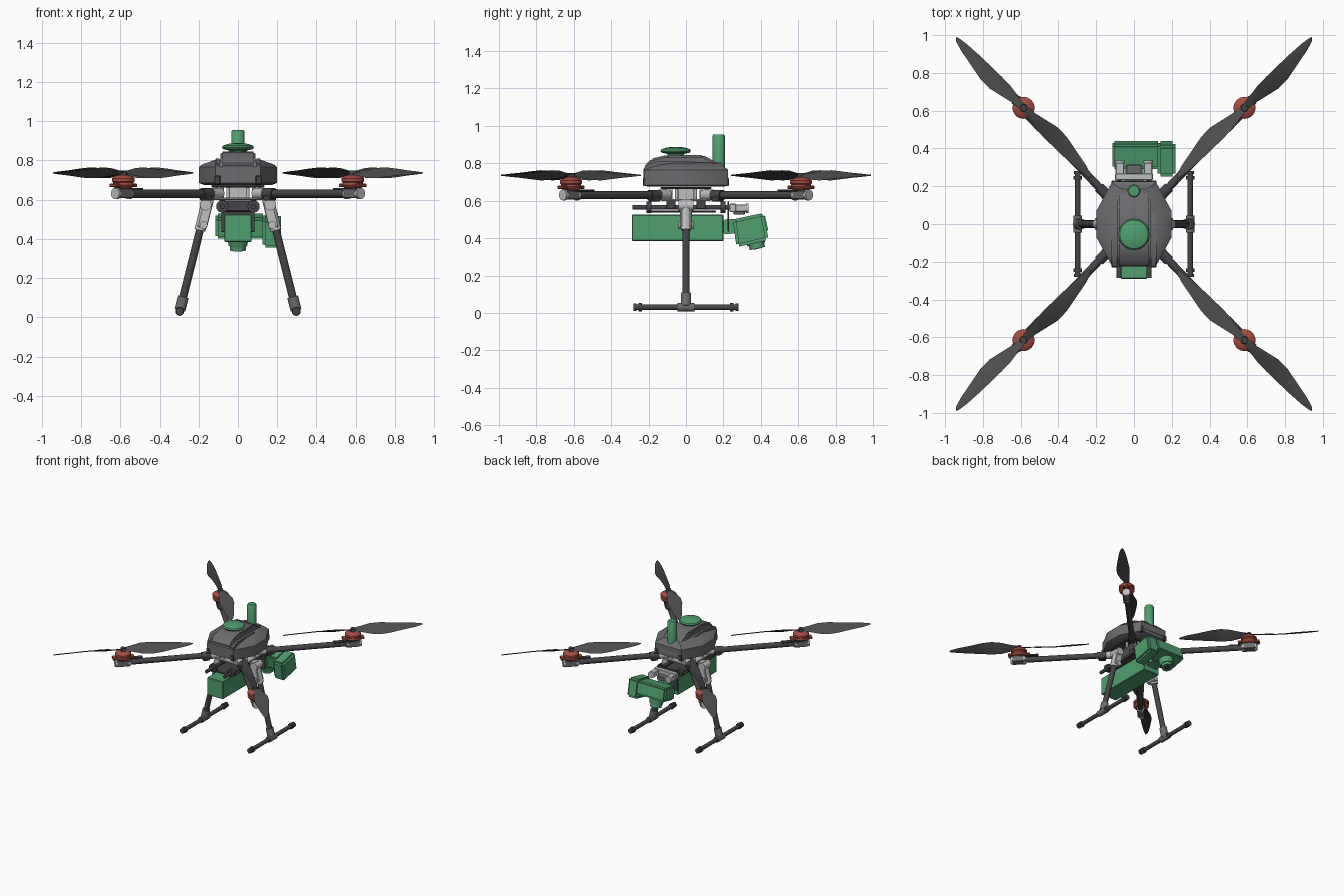
import bpy, bmesh
from math import sin, cos, pi, atan2, radians
from mathutils import Vector, Matrix

cube = bpy.data.objects.get("Cube")
if cube:
    bpy.data.objects.remove(cube, do_unlink=True)


def material(name, rgb, rough=0.6):
    m = bpy.data.materials.new(name)
    m.use_nodes = True
    m.diffuse_color = (*rgb, 1)
    node = m.node_tree.nodes["Principled BSDF"]
    node.inputs["Base Color"].default_value = (*rgb, 1)
    node.inputs["Roughness"].default_value = rough
    return m


SHELL = material("shell grey", (0.15, 0.15, 0.16))
CARBON = material("carbon dark grey", (0.06, 0.06, 0.065))
BLADE = material("blade grey", (0.075, 0.075, 0.075))
METAL = material("light metal", (0.52, 0.52, 0.53))
GREEN = material("payload green", (0.08, 0.35, 0.16))
RED = material("motor red", (0.38, 0.07, 0.05))


def finish(name, bm, mat, mirror=""):
    bmesh.ops.recalc_face_normals(bm, faces=bm.faces)
    for f in bm.faces:
        f.smooth = True
    for e in bm.edges:
        e.smooth = len(e.link_faces) == 2 and e.calc_face_angle(0) < radians(35)
    mesh = bpy.data.meshes.new(name)
    bm.to_mesh(mesh)
    bm.free()
    mesh.materials.append(mat)
    ob = bpy.data.objects.new(name, mesh)
    bpy.context.collection.objects.link(ob)
    if mirror:
        mod = ob.modifiers.new("Mirror", 'MIRROR')
        mod.use_axis = ("X" in mirror, "Y" in mirror, False)
        mod.use_mirror_merge = False
    return ob


def rod(name, p, q, r, mat, mirror="", r2=None, sides=20):
    p, q = Vector(p), Vector(q)
    turn = (q - p).to_track_quat('Z', 'Y').to_matrix().to_4x4()
    bm = bmesh.new()
    bmesh.ops.create_cone(bm, cap_ends=True, segments=sides, radius1=r,
                          radius2=r if r2 is None else r2, depth=(q - p).length,
                          matrix=Matrix.Translation((p + q) / 2) @ turn)
    return finish(name, bm, mat, mirror)


def box(name, centre, size, mat, mirror="", yaw=0, tilt=0, bevel=0.004):
    bm = bmesh.new()
    bmesh.ops.create_cube(bm, size=1, matrix=Matrix.Diagonal((*size, 1)))
    bmesh.ops.bevel(bm, geom=bm.edges[:], offset=bevel, segments=1, affect='EDGES')
    bm.transform(Matrix.Translation(centre) @ Matrix.Rotation(yaw, 4, 'Z')
                 @ Matrix.Rotation(tilt, 4, 'Y'))
    return finish(name, bm, mat, mirror)


def loft(name, rings, mat, mirror="", bevel=0):
    bm = bmesh.new()
    loops = [[bm.verts.new(v) for v in ring] for ring in rings]
    n = len(loops[0])
    for a, b in zip(loops, loops[1:]):
        for i in range(n):
            bm.faces.new((a[i], a[(i + 1) % n], b[(i + 1) % n], b[i]))
    bm.faces.new(loops[0])
    bm.faces.new(loops[-1])
    if bevel:
        bmesh.ops.bevel(bm, geom=bm.edges[:], offset=bevel, segments=2, affect='EDGES')
    return finish(name, bm, mat, mirror)


def side_prism(name, outline, x0, x1, mat, mirror="", bevel=0.006):
    return loft(name, [[(x, y, z) for y, z in outline] for x in (x0, x1)], mat, mirror, bevel)


def lathe(name, centre, profile, mat, mirror="", sides=32):
    rings = [[(centre[0] + r * cos(2 * pi * i / sides),
               centre[1] + r * sin(2 * pi * i / sides), z) for i in range(sides)]
             for r, z in profile]
    return loft(name, rings, mat, mirror)


# Faceted body shell
def octagon(x, y, z):
    cx, cy = x * 0.58, y * 0.32
    return [(cx, y, z), (x, cy, z), (x, -cy, z), (cx, -y, z),
            (-cx, -y, z), (-x, -cy, z), (-x, cy, z), (-cx, y, z)]


loft("body_shell", [octagon(0.175, 0.205, 0.675), octagon(0.198, 0.225, 0.685),
                    octagon(0.198, 0.225, 0.765), octagon(0.185, 0.21, 0.778),
                    octagon(0.11, 0.185, 0.805)], SHELL)
side_prism("body_ridge", [(-0.226, 0.70), (-0.226, 0.78), (-0.185, 0.825), (-0.1, 0.845),
                          (0.09, 0.845), (0.19, 0.79), (0.228, 0.73), (0.228, 0.70)],
           -0.09, 0.09, SHELL, bevel=0.01)
side_prism("body_fin", [(-0.225, 0.71), (-0.225, 0.78), (-0.17, 0.81), (0.04, 0.81),
                        (0.12, 0.785), (0.12, 0.71)], 0.088, 0.118, SHELL, "X")
box("shell_clip", (0.105, -0.215, 0.70), (0.03, 0.03, 0.045), CARBON, "XY")

# Receiver dome and antenna
lathe("dome_receiver", (0, -0.055), [(0.04, 0.835), (0.045, 0.85), (0.075, 0.857), (0.082, 0.867),
                                     (0.075, 0.876), (0.045, 0.885), (0.01, 0.888)], GREEN)
lathe("rear_antenna", (0, 0.175), [(0.034, 0.77), (0.034, 0.945), (0.028, 0.955)], GREEN)

# Central frame under the shell
box("upper_plate", (0, 0, 0.668), (0.27, 0.27, 0.012), CARBON)
box("lower_plate", (0, 0, 0.604), (0.26, 0.26, 0.012), METAL)
box("frame_core", (0, 0, 0.636), (0.1, 0.1, 0.06), METAL)
for x, y in ((0.05, 0.11), (0.11, 0.05), (0.08, 0.08)):
    rod("frame_post", (x, y, 0.6), (x, y, 0.672), 0.009, METAL, "XY", sides=12)

# Arms, motors and motor mounts
HUB = Vector((0.585, 0.615, 0))
OUT = HUB.normalized()
YAW = atan2(OUT.y, OUT.x)


def along(d, z, side=0):
    return OUT * d + Vector((OUT.y, -OUT.x, 0)) * side + Vector((0, 0, z))


H = HUB.length
rod("arm_tube", along(0.13, 0.63), along(H + 0.045, 0.63), 0.021, CARBON, "XY")
rod("arm_root_sleeve", along(0.13, 0.63), along(0.2, 0.63), 0.029, METAL, "XY")
rod("arm_hinge_sleeve", along(0.2, 0.63), along(0.27, 0.63), 0.028, CARBON, "XY")
box("arm_latch", along(0.235, 0.61), (0.05, 0.045, 0.03), CARBON, "XY", YAW)
box("motor_mount", along(H, 0.632), (0.1, 0.056, 0.05), SHELL, "XY", YAW)
for d in (-0.042, 0.052):
    rod("mount_clamp", along(H + d - 0.009, 0.631), along(H + d + 0.009, 0.631), 0.029,
        METAL, "XY")
box("speed_controller", along(H - 0.07, 0.655, 0.014), (0.15, 0.035, 0.01), CARBON, "XY", YAW,
    bevel=0.002)
lathe("motor", HUB, [(0.035, 0.655), (0.052, 0.665), (0.057, 0.675), (0.053, 0.683),
                     (0.053, 0.688), (0.058, 0.693), (0.058, 0.708), (0.048, 0.718),
                     (0.022, 0.726)], RED, "XY")
box("motor_flange", along(H, 0.672), (0.16, 0.05, 0.018), RED, "XY", YAW)
rod("propeller_cap", along(H, 0.72), along(H, 0.748), 0.022, CARBON, "XY", 0.018)

# Two-bladed propellers: distance, wide edge, narrow edge, lift of each edge
STATIONS = [(0, 0.018, 0.018, 0.004), (0.06, 0.024, 0.022, 0.014), (0.13, 0.042, 0.03, 0.026),
            (0.2, 0.06, 0.03, 0.027), (0.27, 0.06, 0.027, 0.021), (0.36, 0.045, 0.023, 0.013),
            (0.45, 0.03, 0.015, 0.007), (0.5, 0.016, 0.007, 0.003), (0.515, 0.005, 0.002, 0.001)]
for sx in (-1, 1):
    for sy in (-1, 1):
        pitch = -sx * sy
        for way in (1, -1):
            rings = []
            for d, wide, narrow, lift in STATIONS:
                ring = []
                for side, dz in ((wide, lift * pitch), ((wide - narrow) / 2, 0.004),
                                 (-narrow, -lift * pitch), ((wide - narrow) / 2, -0.004)):
                    p = along(H + way * d, 0.736 + dz, way * side)
                    ring.append((p.x * sx, p.y * sy, p.z))
                rings.append(ring)
            loft("propeller_blade", rings, BLADE)

# Landing gear
TOP, FOOT = Vector((0.165, 0, 0.56)), Vector((0.297, 0, 0.03))


def leg(t):
    return TOP.lerp(FOOT, t)


LEAN = atan2(TOP.x - FOOT.x, TOP.z - FOOT.z)
rod("leg_tube", leg(0.1), leg(0.95), 0.02, CARBON, "X")
rod("leg_socket", leg(0.0), leg(0.22), 0.028, METAL, "X")
box("leg_bracket", (0.165, 0, 0.53), (0.05, 0.064, 0.15), METAL, "X", tilt=LEAN)
rod("leg_pivot", (0.165, -0.04, 0.575), (0.165, 0.04, 0.575), 0.03, METAL, "X")
rod("leg_lock", (0.175, -0.04, 0.47), (0.175, 0.04, 0.47), 0.02, METAL, "X")
rod("leg_foot_sleeve", leg(0.86), leg(0.99), 0.028, SHELL, "X")
rod("skid_tee", (0.297, -0.045, 0.03), (0.297, 0.045, 0.03), 0.023, SHELL, "X")
rod("skid_tube", (0.297, -0.27, 0.03), (0.297, 0.27, 0.03), 0.015, CARBON, "X")
rod("skid_end_cap", (0.297, 0.265, 0.03), (0.297, 0.28, 0.03), 0.02, CARBON, "XY")
rod("skid_grip", (0.297, 0.235, 0.03), (0.297, 0.255, 0.03), 0.022, CARBON, "XY")

# Payload rails and battery box
rod("payload_rail", (0.08, -0.285, 0.565), (0.08, 0.235, 0.565), 0.013, CARBON, "X")
rod("rail_clamp", (0.08, 0.185, 0.565), (0.08, 0.21, 0.565), 0.031, CARBON, "XY")
box("rail_hanger", (0.08, 0.08, 0.58), (0.03, 0.05, 0.05), CARBON, "XY")
box("payload_tray", (0, -0.02, 0.542), (0.2, 0.36, 0.01), CARBON)
box("battery_box", (0, -0.045, 0.455), (0.14, 0.49, 0.14), GREEN)

# Camera gimbal at the rear
box("gimbal_plate", (0, 0.227, 0.515), (0.17, 0.008, 0.16), CARBON, bevel=0.002)
box("gimbal_bridge", (0, 0.25, 0.562), (0.2, 0.035, 0.045), METAL)
box("gimbal_arm", (0.075, 0.29, 0.56), (0.045, 0.07, 0.04), METAL, "X")
rod("gimbal_knob", (0.075, 0.322, 0.56), (0.075, 0.335, 0.56), 0.026, METAL, "X")
box("gimbal_post", (0, 0.285, 0.54), (0.08, 0.06, 0.03), SHELL)
side_prism("camera_body", [(0.29, 0.505), (0.42, 0.532), (0.442, 0.43), (0.31, 0.4)],
           -0.115, 0.14, GREEN, bevel=0.012)
side_prism("camera_side_pod", [(0.25, 0.5), (0.415, 0.535), (0.442, 0.39), (0.27, 0.352)],
           0.125, 0.22, GREEN, bevel=0.015)
side_prism("camera_bracket", [(0.2, 0.5), (0.3, 0.505), (0.31, 0.43), (0.2, 0.42)],
           -0.05, 0.05, GREEN)
DOWN = Vector((0, 0.217, -0.976))
LENS = Vector((0, 0.362, 0.43))
rod("lens_barrel", LENS, LENS + DOWN * 0.065, 0.058, GREEN, r2=0.048, sides=32)
rod("lens_ring", LENS + DOWN * 0.06, LENS + DOWN * 0.088, 0.042, GREEN, sides=32)
rod("lens_glass", LENS + DOWN * 0.087, LENS + DOWN * 0.09, 0.022, CARBON, sides=24)
